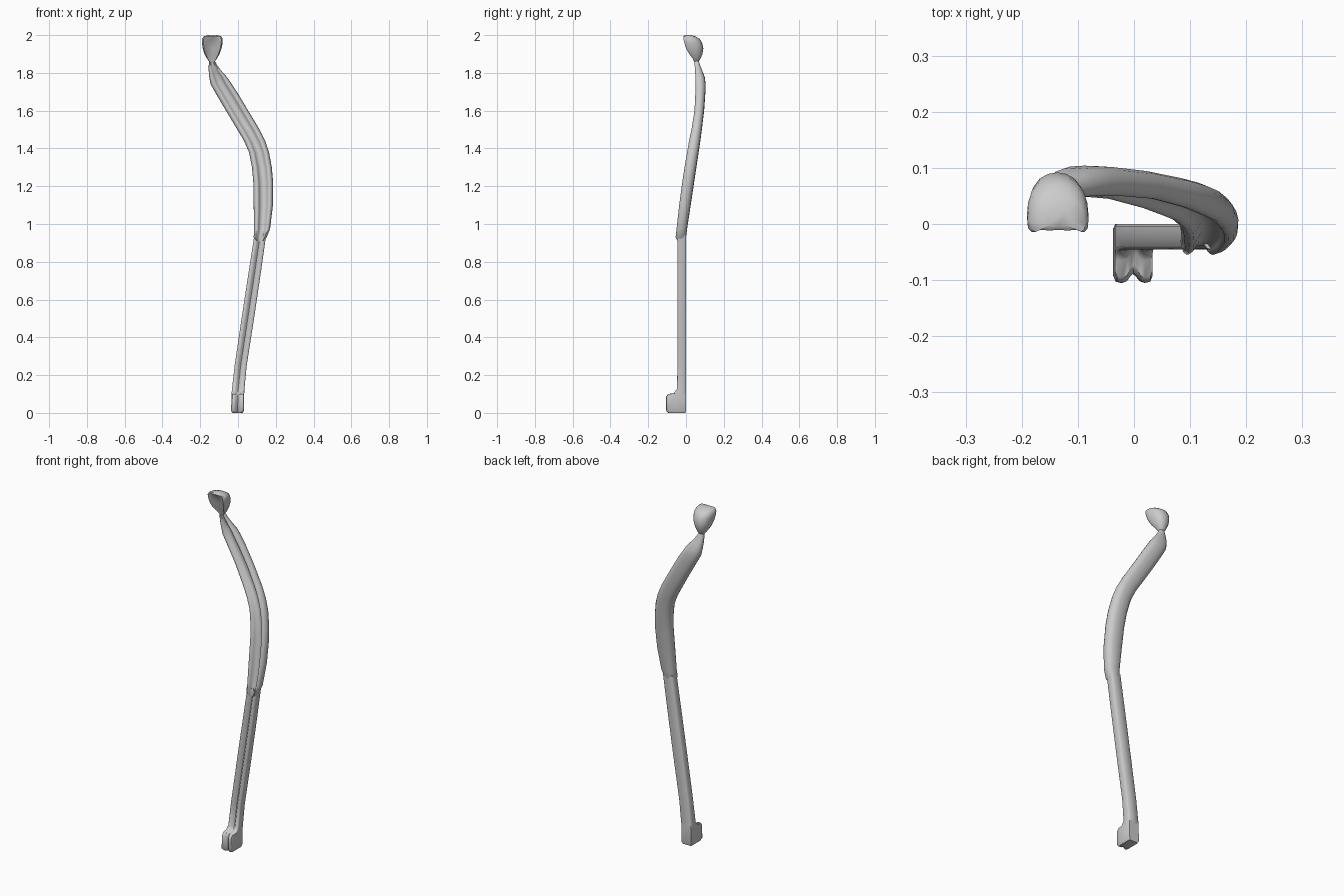
import bpy, bmesh, math

# Half cross-sections, centre front to centre back: (u across 0..1, v front 0..1 back)
# The first points (marked by v < 0) are the groove floor, set by each station's groove depth.
BOXY = [(0, -1), (0.14, -0.8), (0.36, 0.03), (0.6, 0), (0.88, 0.02), (1, 0.12),
        (1, 0.5), (1, 0.92), (0.9, 1), (0, 1)]
ROUND = [(0, -1), (0.26, -0.9), (0.42, 0.15), (0.52, 0.03), (0.68, 0), (0.86, 0.09),
         (0.97, 0.27), (1, 0.45), (0.93, 0.67), (0.75, 0.86), (0.45, 0.97), (0, 1)]
DOME = [(0, -1), (0.4, -0.8), (0.7, 0.06), (0.86, 0), (0.97, 0.07), (1, 0.25),
        (0.96, 0.5), (0.84, 0.72), (0.62, 0.88), (0.33, 0.97), (0, 1)]


def loft(name, half, stations):
    """Skin a mirrored section through stations (z, left, right, front, back, groove)."""
    bm = bmesh.new()
    section = half + [(-u, v) for u, v in half[-2:0:-1]]
    rings = []
    for z, left, right, front, back, groove in stations:
        cx, hw = (left + right) / 2, (right - left) / 2
        ring = []
        for u, v in section:
            v = -v * groove if v < 0 else v
            ring.append(bm.verts.new((cx + u * hw, front + v * (back - front), z)))
        rings.append(ring)
    n = len(section)
    for a, b in zip(rings, rings[1:]):
        for i in range(n):
            j = (i + 1) % n
            bm.faces.new((a[i], a[j], b[j], b[i]))
    bm.faces.new(rings[0][::-1])
    bm.faces.new(rings[-1])
    bmesh.ops.recalc_face_normals(bm, faces=bm.faces)
    mesh = bpy.data.meshes.new(name)
    bm.to_mesh(mesh)
    bm.free()
    ob = bpy.data.objects.new(name, mesh)
    bpy.context.collection.objects.link(ob)
    bpy.ops.object.select_all(action='DESELECT')
    ob.select_set(True)
    bpy.context.view_layer.objects.active = ob
    bpy.ops.object.shade_smooth_by_angle(angle=math.radians(50))
    return ob


# Straight lower shaft ending in a split foot
loft("lower_shaft_and_foot", BOXY, [
    (0.0, -0.030, 0.026, -0.095, -0.004, 0.15),
    (0.012, -0.037, 0.032, -0.105, 0, 0.15),
    (0.085, -0.034, 0.033, -0.105, 0, 0.16),
    (0.10, -0.034, 0.033, -0.095, 0, 0.25),
    (0.104, -0.034, 0.033, -0.065, 0, 0.25),
    (0.125, -0.032, 0.034, -0.048, 0, 0.28),
    (0.25, -0.018, 0.046, -0.045, 0, 0.3),
    (0.5, 0.019, 0.085, -0.045, 0, 0.3),
    (0.75, 0.057, 0.122, -0.045, 0, 0.3),
    (0.95, 0.088, 0.150, -0.045, 0, 0.3),
])

# Curved upper shaft with a grooved front, tapering to the neck
loft("upper_shaft", ROUND, [
    (0.905, 0.095, 0.135, -0.043, -0.008, 0.2),
    (0.93, 0.083, 0.152, -0.055, 0, 0.3),
    (0.975, 0.085, 0.170, -0.050, 0.006, 0.38),
    (1.10, 0.083, 0.185, -0.036, 0.025, 0.4),
    (1.22, 0.081, 0.186, -0.020, 0.043, 0.4),
    (1.30, 0.074, 0.179, -0.008, 0.055, 0.4),
    (1.38, 0.058, 0.164, 0.006, 0.067, 0.4),
    (1.44, 0.032, 0.144, 0.016, 0.076, 0.4),
    (1.50, -0.004, 0.114, 0.029, 0.084, 0.4),
    (1.60, -0.064, 0.054, 0.045, 0.096, 0.38),
    (1.70, -0.123, -0.006, 0.050, 0.103, 0.35),
    (1.74, -0.145, -0.033, 0.050, 0.104, 0.35),
    (1.775, -0.152, -0.056, 0.050, 0.100, 0.38),
    (1.81, -0.155, -0.087, 0.048, 0.087, 0.3),
    (1.84, -0.155, -0.110, 0.046, 0.075, 0.1),
    (1.87, -0.151, -0.127, 0.043, 0.066, 0.05),
])

# Spoon-like top knob with a hollowed front
loft("top_knob", DOME, [
    (1.858, -0.151, -0.125, 0.043, 0.066, 0.05),
    (1.875, -0.164, -0.112, 0.036, 0.077, 0.1),
    (1.90, -0.178, -0.098, 0.017, 0.087, 0.2),
    (1.93, -0.187, -0.087, 0.000, 0.092, 0.25),
    (1.96, -0.191, -0.081, -0.009, 0.085, 0.22),
    (1.98, -0.190, -0.081, -0.014, 0.072, 0.14),
    (1.993, -0.182, -0.087, -0.014, 0.050, 0.05),
    (2.0, -0.160, -0.110, -0.006, 0.028, 0.05),
])
